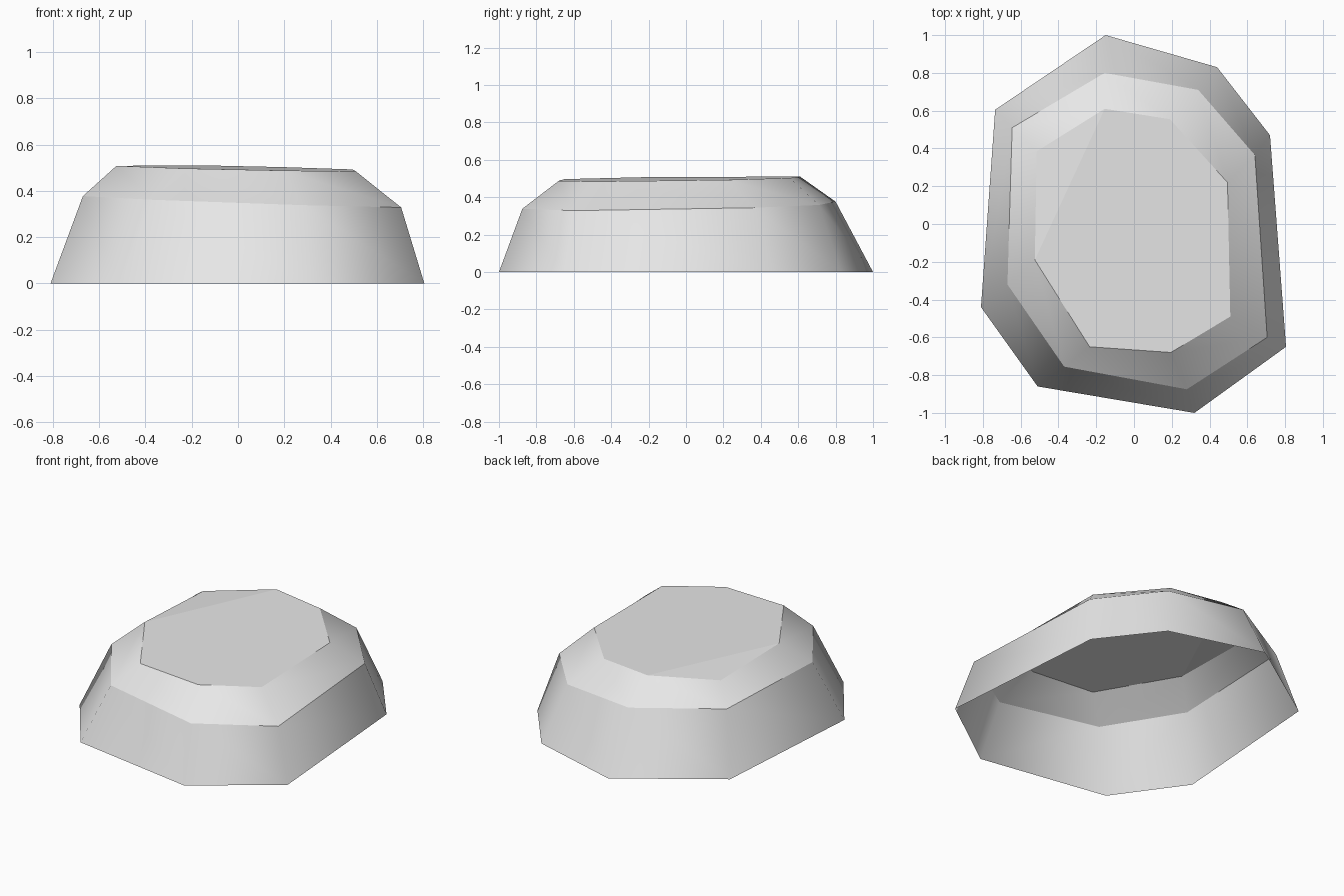
import bpy
import bmesh

if "Cube" in bpy.data.objects:
    bpy.data.objects.remove(bpy.data.objects["Cube"])

# Outlines of the rock, clockwise from the back corner
base = [(-0.15, 1.0), (0.44, 0.83), (0.72, 0.47), (0.805, -0.65),
        (0.32, -1.0), (-0.51, -0.86), (-0.81, -0.44), (-0.735, 0.605)]
shoulder = [(-0.155, 0.80), (0.34, 0.71), (0.64, 0.365), (0.705, -0.60),
            (0.28, -0.875), (-0.37, -0.755), (-0.67, -0.32), (-0.645, 0.51)]
crown = [(-0.155, 0.61), (0.19, 0.555), (0.495, 0.22), (0.51, -0.49),
         (0.195, -0.68), (-0.235, -0.65), (-0.525, -0.19), (-0.515, 0.385)]

bm = bmesh.new()


def ring(outline, height, slope_x, slope_y):
    """Place an outline on a slightly tilted plane."""
    return [bm.verts.new((x, y, height + slope_x * x + slope_y * y)) for x, y in outline]


rings = [ring(base, 0, 0, 0),
         ring(shoulder, 0.36, -0.033, 0.014),
         ring(crown, 0.50, -0.02, 0.012)]
rings[2][7].co.z -= 0.026  # sunken corner of the top

# Smooth sloping bands, open underneath
for low, high in zip(rings, rings[1:]):
    for i in range(8):
        j = (i + 1) % 8
        bm.faces.new((low[i], high[i], high[j], low[j])).smooth = True

# Flat top with one dipped corner
top = rings[2]
bm.faces.new(top[6::-1])
bm.faces.new((top[0], top[7], top[6]))

# Crisp edges between the bands
for loop in rings[1:]:
    for i in range(8):
        bm.edges.get((loop[i], loop[(i + 1) % 8])).smooth = False

mesh = bpy.data.meshes.new("rock")
bm.to_mesh(mesh)
bm.free()

stone = bpy.data.materials.new("stone grey")
stone.diffuse_color = (0.8, 0.8, 0.8, 1)
stone.use_nodes = True
stone.node_tree.nodes["Principled BSDF"].inputs["Base Color"].default_value = stone.diffuse_color
mesh.materials.append(stone)

rock = bpy.data.objects.new("rock", mesh)
bpy.context.collection.objects.link(rock)
